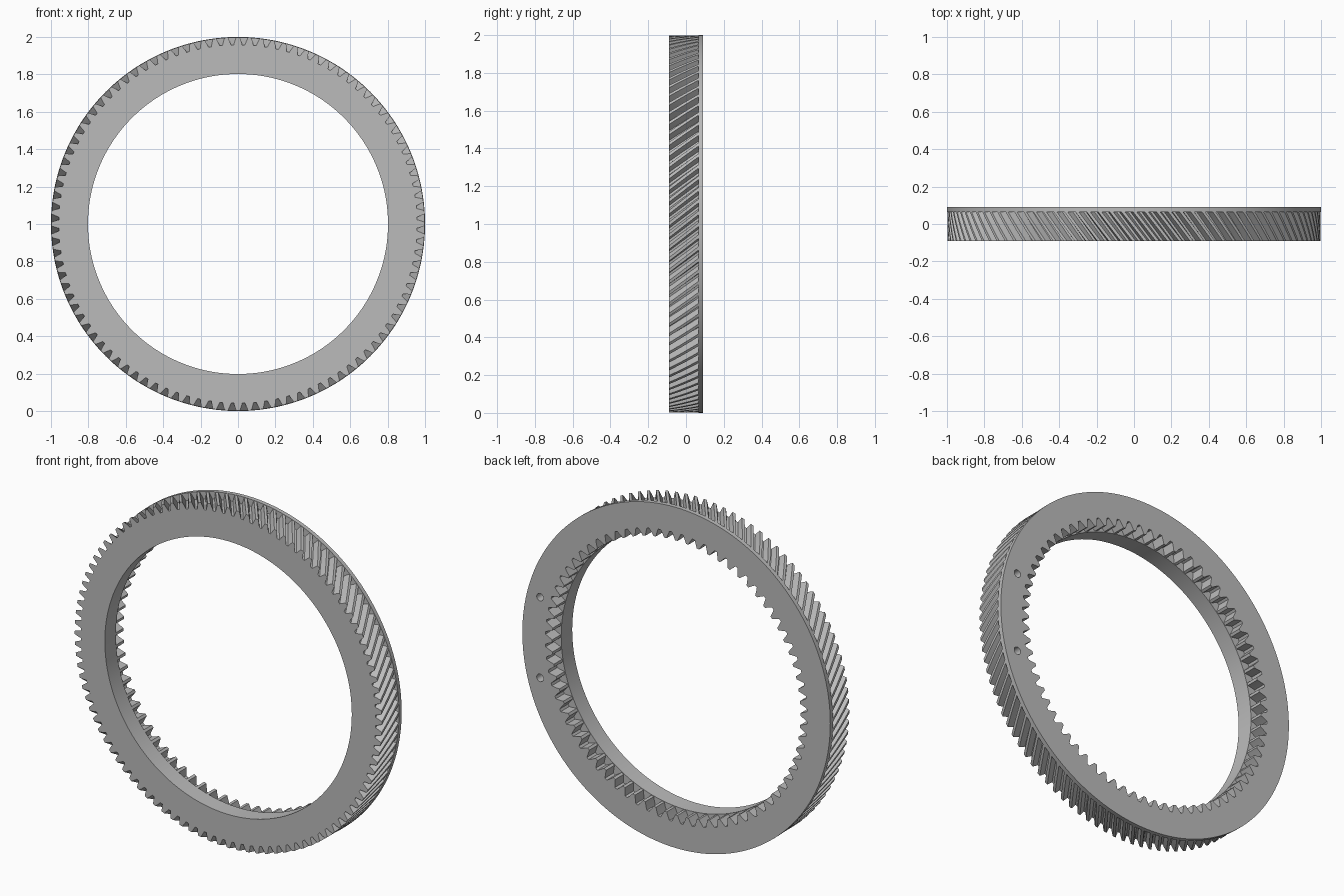
import bpy, bmesh
from math import sin, cos, tan, pi, radians

cube = bpy.data.objects.get("Cube")
if cube:
    bpy.data.objects.remove(cube)

FRONT, STEP, BACK, LEDGE = -0.09, 0.065, 0.09, 0.012
TIP, ROOT, RIM, BORE = 0.998, 0.958, 1.0, 0.802
bm = bmesh.new()


def ring(points, y, turn=0.0, cx=0.0, cz=1.0):
    """Closed ring of vertices from (angle, radius) pairs at depth y."""
    return [bm.verts.new((cx + r * cos(a + turn), y, cz + r * sin(a + turn)))
            for a, r in points]


def circle(radius, count):
    return [(2 * pi * i / count, radius) for i in range(count)]


def gear(teeth, tooth):
    """Repeat one tooth, given as (fraction of pitch, radius)."""
    return [(2 * pi * (i + f) / teeth, r) for i in range(teeth) for f, r in tooth]


def wall(a, b):
    for i in range(len(a)):
        j = (i + 1) % len(a)
        bm.faces.new((a[i], a[j], b[j], b[i]))


def flat(*rings):
    """Fill the flat area between an outline and the openings in it."""
    edges = []
    for r in rings:
        for i in range(len(r)):
            pair = (r[i - 1], r[i])
            edges.append(bm.edges.get(pair) or bm.edges.new(pair))
    bmesh.ops.triangle_fill(bm, edges=edges, use_beauty=True, normal=(0, 1, 0))


# Helical outer teeth
mid = (TIP + ROOT) / 2
outer = gear(100, [(-0.38, ROOT), (-0.27, mid), (-0.15, TIP),
                   (0.15, TIP), (0.27, mid), (0.38, ROOT)])
twist = (STEP - FRONT) * tan(radians(38))
layers = 8
helix = [ring(outer, FRONT + (STEP - FRONT) * k / layers, twist * k / layers)
         for k in range(layers + 1)]
for a, b in zip(helix, helix[1:]):
    wall(a, b)

# Plain flange behind the outer teeth
flange = [ring(circle(RIM, 240), y) for y in (STEP, BACK)]
wall(*flange)

# Smooth bore, then straight internal teeth at the back
bore = [ring(circle(BORE, 240), y) for y in (FRONT, LEDGE)]
wall(*bore)
inner = gear(72, [(-0.4, 0.85), (-0.26, 0.83), (-0.11, 0.806),
                  (0.11, 0.806), (0.26, 0.83), (0.4, 0.85)])
internal = [ring(inner, y) for y in (LEDGE, BACK)]
wall(*internal)

# Two blind holes in the back face
mouths = []
for side in (-1, 1):
    hole = [ring(circle(0.022, 24), y, cx=0.885, cz=1 + side * 0.237)
            for y in (BACK, 0.02)]
    wall(*hole)
    bm.faces.new(hole[1])
    mouths.append(hole[0])

# Flat faces: front, flange step, bore ledge and back
flat(helix[0], bore[0])
flat(flange[0], helix[-1])
flat(internal[0], bore[1])
flat(flange[1], internal[1], *mouths)
bmesh.ops.recalc_face_normals(bm, faces=bm.faces[:])

mesh = bpy.data.meshes.new("ring_gear")
bm.to_mesh(mesh)
bm.free()
obj = bpy.data.objects.new("ring_gear", mesh)
bpy.context.collection.objects.link(obj)

# Plain grey metal
grey = bpy.data.materials.new("grey")
grey.use_nodes = True
color = (0.5, 0.5, 0.5, 1)
grey.diffuse_color = color
grey.node_tree.nodes["Principled BSDF"].inputs["Base Color"].default_value = color
mesh.materials.append(grey)

bpy.context.view_layer.objects.active = obj
obj.select_set(True)
bpy.ops.object.shade_smooth_by_angle(angle=radians(25))
